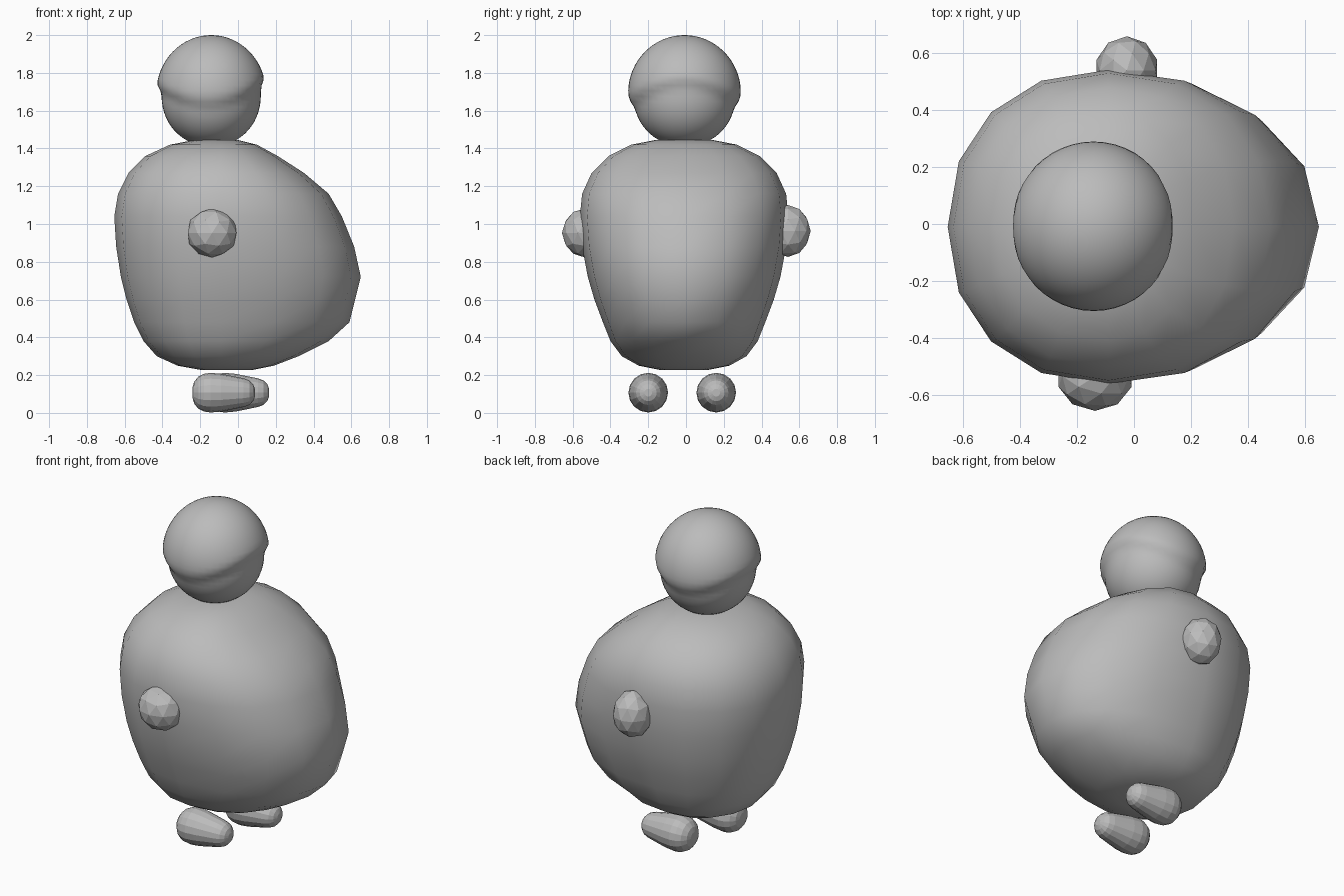
import bpy, bmesh, math
from mathutils import Matrix

if "Cube" in bpy.data.objects:
    bpy.data.objects.remove(bpy.data.objects["Cube"])

grey = bpy.data.materials.new("plain grey")
grey.diffuse_color = (0.5, 0.5, 0.5, 1)
grey.use_nodes = True
grey.node_tree.nodes["Principled BSDF"].inputs["Base Color"].default_value = grey.diffuse_color


def make(name, bm, smooth):
    bmesh.ops.recalc_face_normals(bm, faces=bm.faces)
    for f in bm.faces:
        f.smooth = smooth
    mesh = bpy.data.meshes.new(name)
    bm.to_mesh(mesh)
    bm.free()
    mesh.materials.append(grey)
    ob = bpy.data.objects.new(name, mesh)
    bpy.context.collection.objects.link(ob)
    return ob


def loft(name, rings, smooth):
    bm = bmesh.new()
    loops = [[bm.verts.new(p) for p in ring] for ring in rings]
    n = len(loops[0])
    for a, b in zip(loops, loops[1:]):
        for i in range(n):
            j = (i + 1) % n
            bm.faces.new((a[i], a[j], b[j], b[i]))
    # close both ends with a fan
    for loop in (loops[0], loops[-1]):
        cap = bm.faces.new(loop)
        bmesh.ops.poke(bm, faces=[cap])
    return make(name, bm, smooth)


# body: lopsided rings, each (z, left x, right x, half depth)
LEVELS = [(0.228, -.20, .08, .13), (0.25, -.32, .19, .24), (0.30, -.43, .32, .33),
          (0.38, -.50, .48, .39), (0.48, -.55, .59, .43), (0.60, -.59, .62, .475),
          (0.72, -.62, .65, .51), (0.88, -.645, .615, .54), (1.04, -.655, .55, .552),
          (1.16, -.635, .48, .54), (1.27, -.58, .35, .49), (1.36, -.49, .21, .40),
          (1.42, -.36, .10, .28), (1.445, -.23, .0, .15)]


def body_ring(z, xl, xr, half):
    pts, xc = [], -0.09
    for i in range(16):
        t = math.tau * i / 16
        c, s = math.cos(t), math.sin(t)
        power = 2 / 2.2
        x = math.copysign(abs(c) ** power, c) * (xr - xc if c > 0 else xc - xl)
        y = math.copysign(abs(s) ** power, s) * half
        pts.append((xc + x, y - 0.01, z))
    return pts


loft("body", [body_ring(*level) for level in LEVELS], True)

# head: ball with a cap edge that dips at front and back
bm = bmesh.new()
bmesh.ops.create_uvsphere(bm, u_segments=48, v_segments=32, radius=1)
for v in bm.verts:
    a = math.atan2(v.co.y, v.co.x)
    edge = -0.07 + 0.17 * math.cos(2 * a) + 0.05 * math.cos(a)
    k = min(1, max(0, (edge - v.co.z) / 0.22 + 0.5))
    k = k * k * (3 - 2 * k)
    fade = min(1, max(0, (v.co.z + 1) / 0.9))
    r = 1 - 0.07 * k * fade + 0.02 * (1 - k) * (1 - abs(v.co.z))
    v.co.x *= r
    v.co.y *= r
bmesh.ops.transform(bm, verts=bm.verts, matrix=Matrix.Translation((-0.142, -0.008, 1.705))
                    @ Matrix.Diagonal((0.284, 0.292, 0.295, 1)))
make("head", bm, True)

# hands: faceted balls
for name, loc, size in (("front_hand", (-0.137, -0.535, 0.953), (0.135, 0.122, 0.13)),
                        ("back_hand", (-0.025, 0.54, 0.963), (0.112, 0.12, 0.137))):
    bm = bmesh.new()
    bmesh.ops.create_icosphere(bm, subdivisions=2, radius=1)
    bmesh.ops.transform(bm, verts=bm.verts,
                        matrix=Matrix.Translation(loc) @ Matrix.Diagonal((*size, 1)))
    make(name, bm, False)

# feet: tapered rounded pegs along x, (distance, radius)
FOOT = [(0, .03), (.008, .058), (.03, .085), (.06, .1), (.095, .105), (.15, .1),
        (.27, .076), (.30, .065), (.32, .045), (.33, .02)]
for name, x0, y0 in (("front_foot", -0.24, -0.2), ("back_foot", -0.165, 0.16)):
    loft(name, [[(x0 + d, y0 + r * math.cos(math.tau * i / 16),
                  0.107 + r * math.sin(math.tau * i / 16)) for i in range(16)]
                for d, r in FOOT], False)
